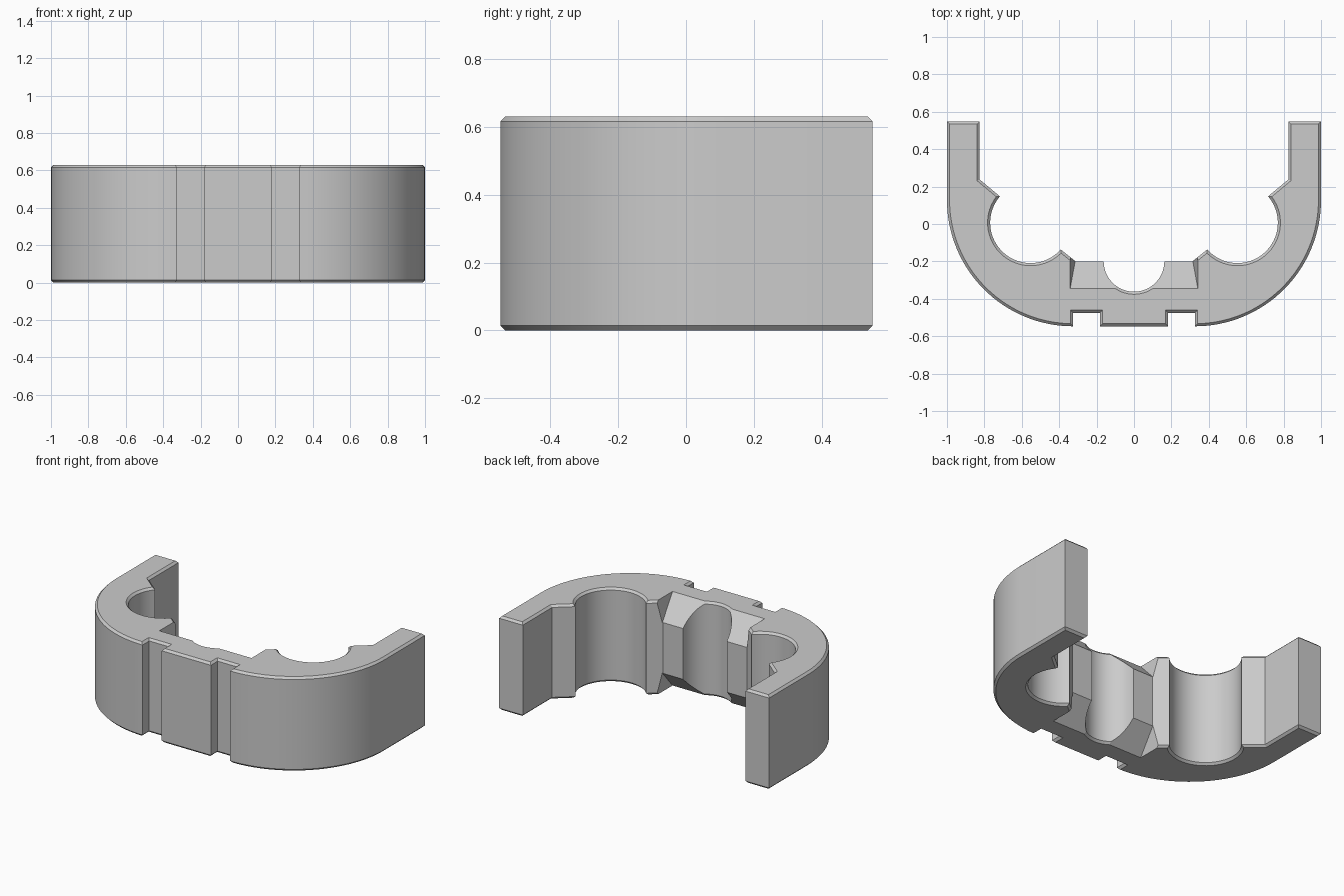
import bpy, bmesh
from math import cos, sin, atan2, pi, radians
from mathutils import Vector

if "Cube" in bpy.data.objects:
    bpy.data.objects.remove(bpy.data.objects["Cube"])

HEIGHT = 0.63
CHAMFER = 0.014


def arc(cx, cy, r, a0, a1, n):
    return [(cx + r * cos(a0 + (a1 - a0) * i / n),
             cy + r * sin(a0 + (a1 - a0) * i / n)) for i in range(n + 1)]


def make_object(name, bm):
    mesh = bpy.data.meshes.new(name)
    bmesh.ops.recalc_face_normals(bm, faces=bm.faces)
    bm.to_mesh(mesh)
    bm.free()
    ob = bpy.data.objects.new(name, mesh)
    bpy.context.collection.objects.link(ob)
    return ob


grey = bpy.data.materials.new("plain grey")
grey.use_nodes = True
colour = (0.6, 0.6, 0.6, 1)
grey.diffuse_color = colour
grey.node_tree.nodes["Principled BSDF"].inputs["Base Color"].default_value = colour

# Half outline: front pad, slot, rounded corner, arm, round seat, ridge, middle hollow
FRONT, BACK = -0.547, 0.549
half = [(0.182, FRONT), (0.182, -0.475), (0.325, -0.475)]
half += arc(0.325, FRONT + 0.675, 0.675, -pi / 2, 0, 32)
half += [(1, BACK), (0.825, BACK), (0.825, 0.238)]
seat_x, seat_y, seat_r = 0.553, 0.007, 0.216
start = atan2(0.148 - seat_y, 0.717 - seat_x)
end = atan2(-0.137 - seat_y, 0.391 - seat_x) 
half += arc(seat_x, seat_y, seat_r, start, end, 32)
half += [(0.312, -0.2)]
half += arc(0, -0.2, 0.162, 0, -pi / 2, 16)
outline = half + [(-x, y) for x, y in reversed(half[:-1])]

# Clamp body: extruded outline with chamfered rims
bm = bmesh.new()
base = bm.faces.new([bm.verts.new((x, y, 0)) for x, y in outline])
top = bmesh.ops.extrude_face_region(bm, geom=[base])["geom"]
bmesh.ops.translate(bm, vec=(0, 0, HEIGHT),
                    verts=[g for g in top if isinstance(g, bmesh.types.BMVert)])
if not base.is_valid or base not in bm.faces[:]:
    bm.faces.ensure_lookup_table()
bmesh.ops.recalc_face_normals(bm, faces=bm.faces)
rims = [e for e in bm.edges if abs(e.verts[0].co.z - e.verts[1].co.z) < 1e-4]
bmesh.ops.bevel(bm, geom=rims, offset=CHAMFER, segments=1, profile=0.5,
                affect='EDGES', clamp_overlap=False)
body = make_object("clamp_body", bm)
body.data.materials.append(grey)

# Cutters for the sloped lead-ins above and below the middle hollow
section = [(0.345, -0.365, 0.65), (0.311, -0.331, 0.616), (0.311, -0.18, 0.465),
           (0.311, -0.18, 0.616), (0.345, -0.18, 0.65)]
bm = bmesh.new()
for flip in (False, True):
    pts = [bm.verts.new((s * x, y, HEIGHT - z if flip else z))
           for s in (1, -1) for x, y, z in section]
    bmesh.ops.convex_hull(bm, input=pts)
cutter = make_object("slope_cutter", bm)
cutter.hide_render = True

cut = body.modifiers.new("slopes", 'BOOLEAN')
cut.operation = 'DIFFERENCE'
cut.solver = 'EXACT'
cut.object = cutter
bpy.context.view_layer.objects.active = body
body.select_set(True)
bpy.ops.object.modifier_apply(modifier=cut.name)
bpy.data.objects.remove(cutter)

# Smooth the round walls, keep the hard edges
bpy.ops.object.select_all(action='DESELECT')
body.select_set(True)
bpy.ops.object.shade_smooth_by_angle(angle=radians(25))
